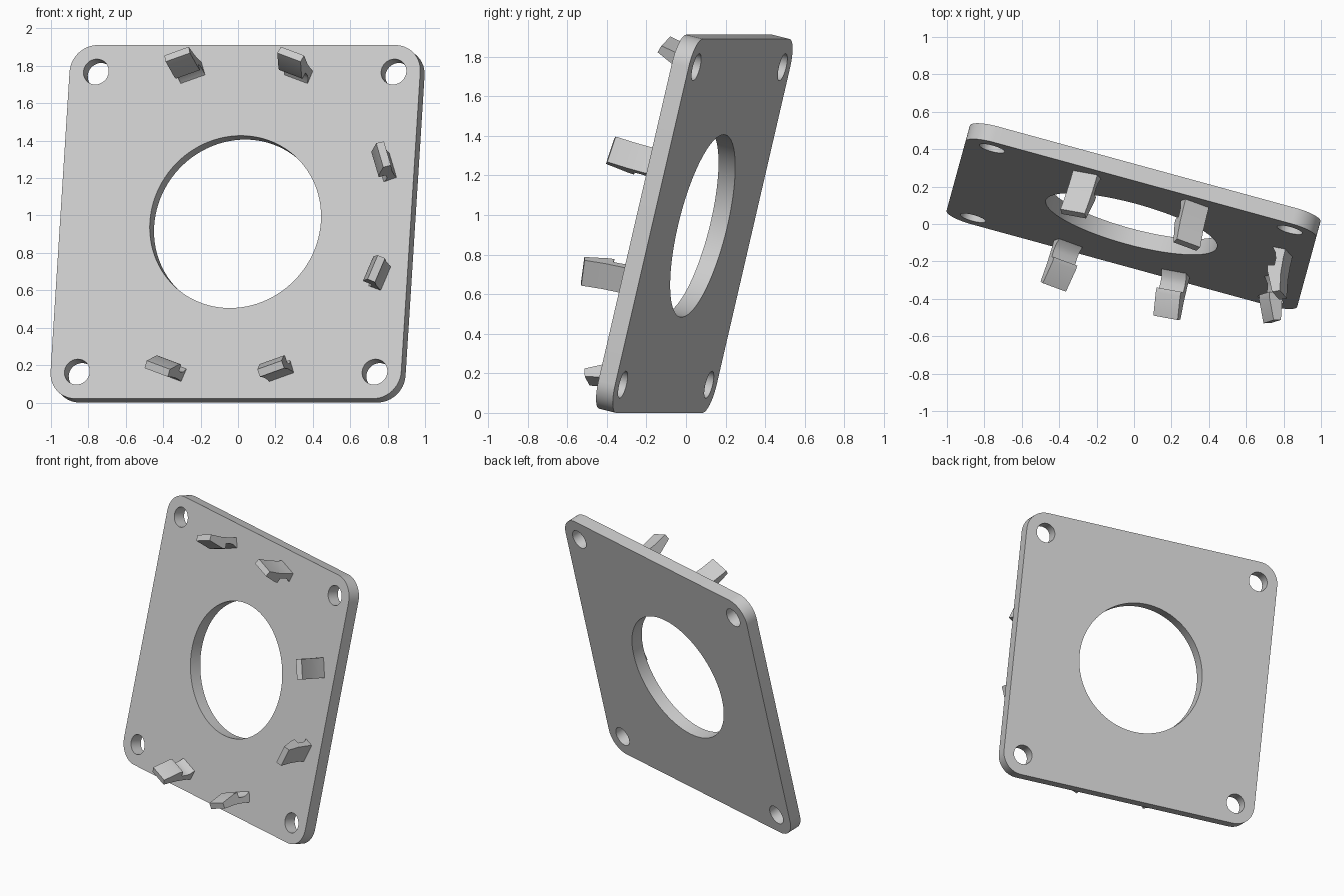
import bpy, bmesh, math
from mathutils import Matrix, Vector

cube = bpy.data.objects.get("Cube")
if cube:
    bpy.data.objects.remove(cube, do_unlink=True)

# Single grey material
grey = bpy.data.materials.new("light_grey")
grey.use_nodes = True
colour = (0.6, 0.6, 0.6, 1)
grey.diffuse_color = colour
grey.node_tree.nodes["Principled BSDF"].inputs["Base Color"].default_value = colour

# Frame of the plate's front face: turned about z, leaning back
TURN, LEAN = math.radians(-15.3), math.radians(13.5)
FRAME = (Matrix.Translation((-0.014, 0, 0.966))
         @ Matrix.Rotation(TURN, 4, 'Z')
         @ Matrix.Rotation(math.pi / 2 - LEAN, 4, 'X'))

THICK = 0.09
PITCH = 0.825       # half spacing of the screw holes
CORNER = 0.147
SCREW_R = 0.07
BORE_R = 0.474


def arc(cx, cy, r, start, sweep, n):
    return [(cx + r * math.cos(start + sweep * i / n),
             cy + r * math.sin(start + sweep * i / n)) for i in range(n)]


def finish(obj, angle):
    obj.data.materials.clear()
    obj.data.materials.append(grey)
    bpy.ops.object.select_all(action='DESELECT')
    obj.select_set(True)
    bpy.context.view_layer.objects.active = obj
    bpy.ops.object.shade_smooth_by_angle(angle=math.radians(angle))


def add_mesh(name, bm, matrix, angle=30):
    bmesh.ops.recalc_face_normals(bm, faces=bm.faces[:])
    mesh = bpy.data.meshes.new(name)
    bm.to_mesh(mesh)
    bm.free()
    obj = bpy.data.objects.new(name, mesh)
    bpy.context.collection.objects.link(obj)
    obj.matrix_world = matrix
    finish(obj, angle)
    return obj


# Plate: rounded square outline with bore and screw holes, extruded
outline = []
signs = [(1, 1), (-1, 1), (-1, -1), (1, -1)]
for k, (sx, sy) in enumerate(signs):
    quarter = arc(sx * PITCH, sy * PITCH, CORNER, k * math.pi / 2, math.pi / 2, 12)
    quarter.append((sx * PITCH + CORNER * math.cos((k + 1) * math.pi / 2),
                    sy * PITCH + CORNER * math.sin((k + 1) * math.pi / 2)))
    outline += quarter
loops = [outline, arc(0, 0, BORE_R, 0, math.tau, 96)]
loops += [arc(sx * PITCH, sy * PITCH, SCREW_R, 0, math.tau, 32) for sx, sy in signs]

curve = bpy.data.curves.new("plate_outline", 'CURVE')
curve.dimensions = '2D'
curve.fill_mode = 'BOTH'
curve.extrude = THICK / 2
for pts in loops:
    spline = curve.splines.new('POLY')
    spline.points.add(len(pts) - 1)
    for p, (x, y) in zip(spline.points, pts):
        p.co = (x, y, 0, 1)
    spline.use_cyclic_u = True

helper = bpy.data.objects.new("plate_outline", curve)
bpy.context.collection.objects.link(helper)
bpy.context.view_layer.update()
evaluated = helper.evaluated_get(bpy.context.evaluated_depsgraph_get())
flat = bpy.data.meshes.new_from_object(evaluated)
bm = bmesh.new()
bm.from_mesh(flat)
bmesh.ops.remove_doubles(bm, verts=bm.verts[:], dist=0.0001)
bpy.data.objects.remove(helper, do_unlink=True)
bpy.data.meshes.remove(flat)
add_mesh("plate", bm, FRAME @ Matrix.Translation((0, 0, -THICK / 2)))

# Snap clips: (radius, height) section with an inward hook and a flared foot
SECTION = [(0.908, -0.01), (0.91, 0.05), (0.918, 0.13), (0.94, 0.23),
           (0.9, 0.245), (0.84, 0.13), (0.836, 0.105), (0.872, 0.098),
           (0.87, 0.06), (0.86, 0.03), (0.835, 0.0), (0.835, -0.01)]
HALF_WIDTH = 0.07
CLIPS = {"top_right": 110, "top_left": 70, "left_upper": 20,
         "left_lower": -20, "bottom_left": -70, "bottom_right": -110}

for place, degrees in CLIPS.items():
    bm = bmesh.new()
    face = bm.faces.new([bm.verts.new((r, -HALF_WIDTH, h)) for r, h in SECTION])
    grown = bmesh.ops.extrude_face_region(bm, geom=[face], use_keep_orig=True)
    moved = [v for v in grown["geom"] if isinstance(v, bmesh.types.BMVert)]
    bmesh.ops.translate(bm, verts=moved, vec=Vector((0, 2 * HALF_WIDTH, 0)))
    spin = Matrix.Rotation(math.radians(degrees), 4, 'Z')
    add_mesh("clip_" + place, bm, FRAME @ spin, 35)
